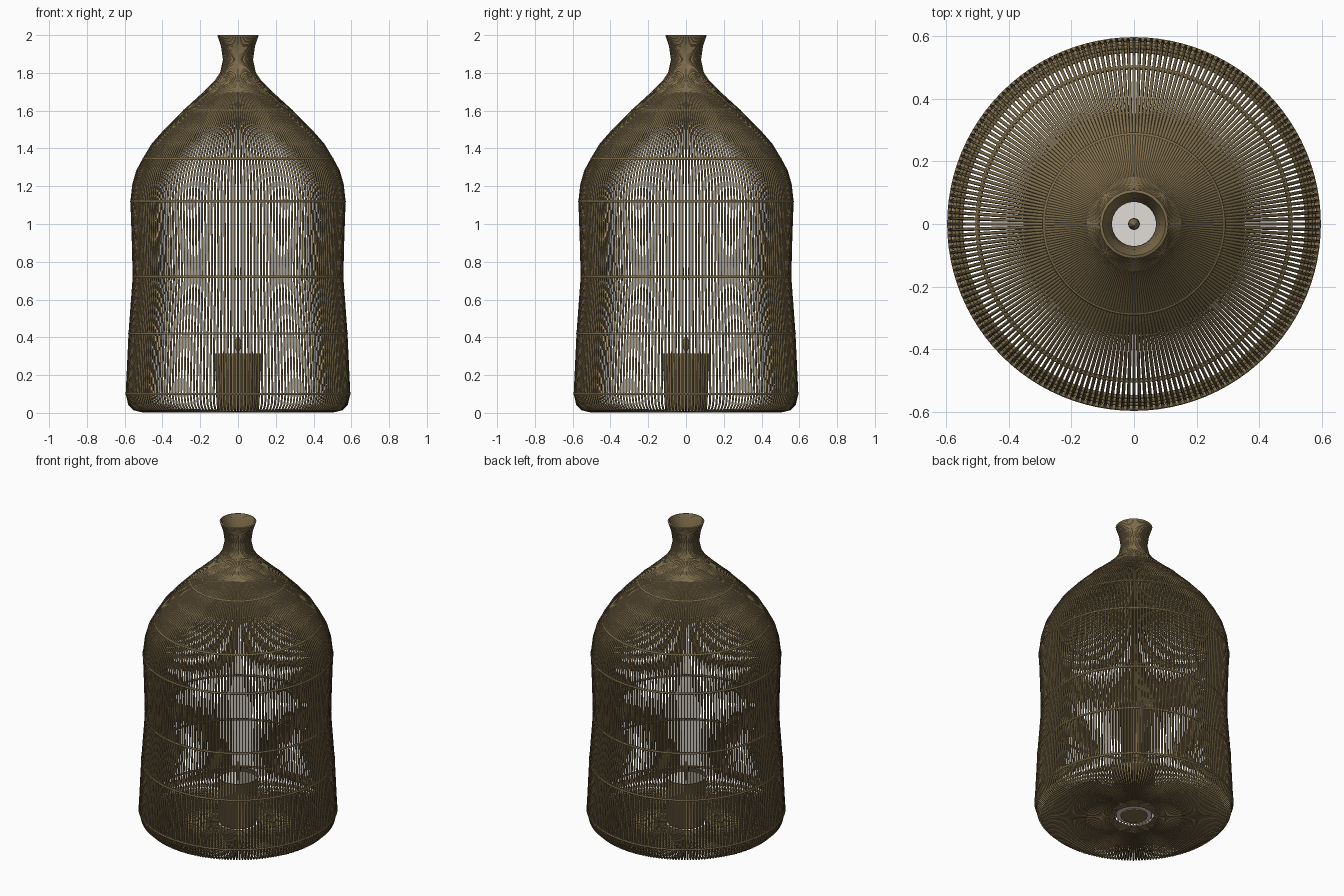
import bpy
import bmesh
from math import cos, sin, pi

cube = bpy.data.objects.get("Cube")
if cube:
    bpy.data.objects.remove(cube, do_unlink=True)

RIBS = 200
WIRE = 0.0055


def material(name, rgb):
    mat = bpy.data.materials.new(name)
    mat.use_nodes = True
    mat.diffuse_color = (*rgb, 1)
    mat.node_tree.nodes["Principled BSDF"].inputs["Base Color"].default_value = (*rgb, 1)
    return mat


rattan = material("rattan brown", (0.22, 0.16, 0.075))
wax = material("candle wax", (0.75, 0.73, 0.69))


def wires(name, paths, radius, cyclic):
    """Round wires along a list of paths, turned into one mesh."""
    data = bpy.data.curves.new(name, "CURVE")
    data.dimensions = "3D"
    data.bevel_depth = radius
    data.bevel_resolution = 1
    data.use_fill_caps = True
    for path in paths:
        spline = data.splines.new("POLY")
        spline.points.add(len(path) - 1)
        for point, co in zip(spline.points, path):
            point.co = (*co, 1)
        spline.use_cyclic_u = cyclic
    data.materials.append(rattan)
    obj = bpy.data.objects.new(name, data)
    bpy.context.collection.objects.link(obj)
    bpy.ops.object.select_all(action="DESELECT")
    bpy.context.view_layer.objects.active = obj
    obj.select_set(True)
    bpy.ops.object.convert(target="MESH")
    bpy.context.object.name = name


def lathe(name, profile, mat, steps=48):
    """Revolve (radius, height) points around the z axis."""
    bm = bmesh.new()
    verts = [bm.verts.new((r, 0, z)) for r, z in profile]
    edges = [bm.edges.new(pair) for pair in zip(verts, verts[1:])]
    bmesh.ops.spin(bm, geom=verts + edges, cent=(0, 0, 0), axis=(0, 0, 1),
                   angle=2 * pi, steps=steps)
    bmesh.ops.remove_doubles(bm, verts=bm.verts, dist=0.0001)
    bmesh.ops.recalc_face_normals(bm, faces=bm.faces)
    mesh = bpy.data.meshes.new(name)
    bm.to_mesh(mesh)
    bm.free()
    mesh.materials.append(mat)
    obj = bpy.data.objects.new(name, mesh)
    bpy.context.collection.objects.link(obj)
    bpy.ops.object.select_all(action="DESELECT")
    bpy.context.view_layer.objects.active = obj
    obj.select_set(True)
    bpy.ops.object.shade_smooth_by_angle()


def circle(r, z, steps):
    return [(r * cos(2 * pi * i / steps), r * sin(2 * pi * i / steps), z)
            for i in range(steps)]


# Outline of the cage from the base centre to the flared mouth
outline = [(0.118, 0.006), (0.3, 0.006), (0.5, 0.006), (0.55, 0.018), (0.577, 0.045),
           (0.59, 0.1), (0.575, 0.42), (0.553, 0.72), (0.558, 0.92), (0.565, 1.12),
           (0.555, 1.21), (0.535, 1.28), (0.5, 1.345), (0.455, 1.42), (0.385, 1.5),
           (0.285, 1.6), (0.175, 1.7), (0.12, 1.755), (0.09, 1.8), (0.075, 1.87),
           (0.085, 1.94), (0.105, 2.0)]

# Vertical ribs of the cage
angles = [2 * pi * i / RIBS for i in range(RIBS)]
wires("cage_ribs", [[(r * cos(a), r * sin(a), z) for r, z in outline] for a in angles],
      WIRE, False)

# Horizontal hoops
hoops = [(0.59, 0.1), (0.575, 0.42), (0.553, 0.72), (0.565, 1.12), (0.5, 1.345), (0.285, 1.6)]
wires("cage_hoops", [circle(r, z, 96) for r, z in hoops], 0.007, True)
wires("mouth_hoop", [circle(0.104, 1.995, 48)], 0.005, True)

# Candle cup and its base plate
lathe("candle_cup", [(0.11, 0.012), (0.125, 0.315), (0.117, 0.315), (0.106, 0.02), (0.11, 0.012)],
      rattan)
lathe("cup_base", [(0, 0.002), (0.08, 0.002), (0.08, 0.01), (0, 0.01)], rattan)

# Candle and wick
lathe("candle", [(0, 0.01), (0.106, 0.01), (0.117, 0.29), (0, 0.29)], wax)
lathe("wick", [(0, 0.285), (0.008, 0.285), (0.009, 0.33), (0.019, 0.355), (0.017, 0.375),
               (0.007, 0.4), (0, 0.41)], rattan, 16)
